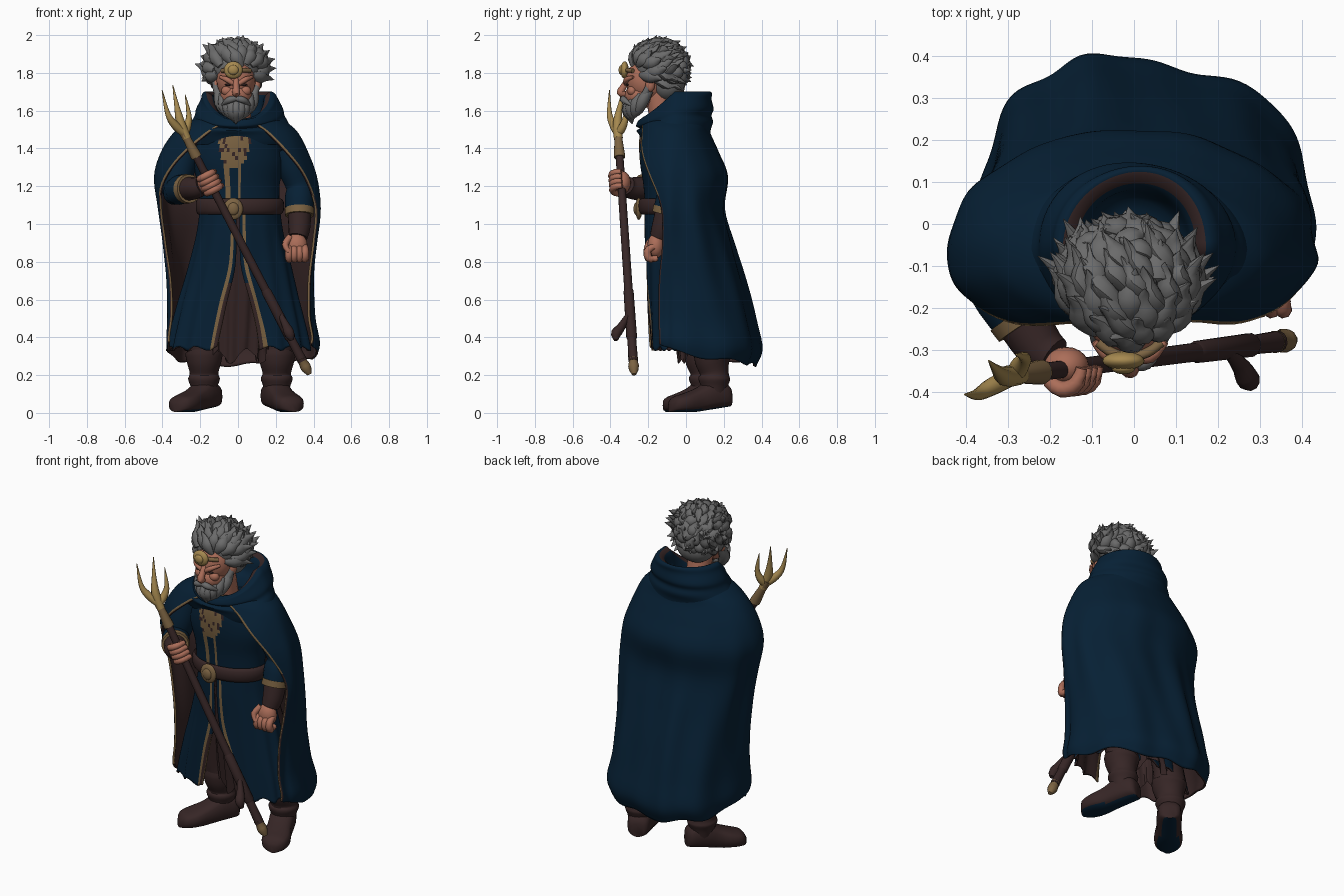
import bpy, bmesh, math, random
from mathutils import Vector as V, Matrix

if "Cube" in bpy.data.objects:
    bpy.data.objects.remove(bpy.data.objects["Cube"])
random.seed(4)

def mat(name, r, g, b):
    m = bpy.data.materials.new(name)
    m.diffuse_color = (r, g, b, 1)
    m.use_nodes = True
    m.node_tree.nodes["Principled BSDF"].inputs["Base Color"].default_value = m.diffuse_color
    return m

NAVY = mat("navy cloth", .002, .0145, .035)
BROWN = mat("dark leather", .037, .019, .019)
TAN = mat("tan trim", .20, .125, .055)
GOLD = mat("gold", .38, .25, .08)
SKIN = mat("skin", .41, .155, .10)
GREY = mat("grey hair", .145, .145, .145)

def finish(name, bm, mats, angle=50):
    me = bpy.data.meshes.new(name)
    bm.to_mesh(me)
    bm.free()
    ob = bpy.data.objects.new(name, me)
    bpy.context.collection.objects.link(ob)
    for m in mats:
        me.materials.append(m)
    bpy.ops.object.select_all(action='DESELECT')
    bpy.context.view_layer.objects.active = ob
    ob.select_set(True)
    bpy.ops.object.shade_smooth_by_angle(angle=math.radians(angle))
    return ob

def bridge(bm, rings, closed=True, caps=True, rule=None):
    vs = [[bm.verts.new(p) for p in r] for r in rings]
    n = len(vs[0])
    for i in range(len(vs) - 1):
        for j in range(n if closed else n - 1):
            k = (j + 1) % n
            f = bm.faces.new((vs[i][j], vs[i][k], vs[i+1][k], vs[i+1][j]))
            if rule:
                f.material_index = rule(i, j, f.calc_center_median())
    if caps:
        bm.faces.new(vs[0][::-1])
        bm.faces.new(vs[-1])
        bmesh.ops.recalc_face_normals(bm, faces=bm.faces)

def smooth_rows(rows, n):
    out, m = [], len(rows) - 1
    for k in range(n + 1):
        s = k / n * m
        i = min(int(s), m - 1)
        t = s - i
        a, b, c, d = (rows[max(0, min(m, i + o))] for o in (-1, 0, 1, 2))
        out.append([.5*(2*q + (r-p)*t + (2*p-5*q+4*r-w)*t*t + (3*q-p-3*r+w)*t**3)
                    for p, q, r, w in zip(a, b, c, d)])
    return out

# cloth ring rows: z, left, right, front, back, open angle left, open angle right
def cloth(name, rows, cy, ncol, nrow, mats, rule=None, fold=None, dz=None, closed=False):
    rings = []
    for i, (z, xl, xr, yf, yb, ol, orr) in enumerate(smooth_rows(rows, nrow)):
        ring = []
        for j in range(ncol):
            t = 2*j/ncol - 1 if closed else 2*j/(ncol - 1) - 1
            a = math.radians(t * (orr if t > 0 else ol))
            s = 1 + (fold(a, z) if fold else 0)
            x, y = math.sin(a)*s, math.cos(a)*s
            ring.append((x * (xr if x > 0 else -xl), cy + y * (yb - cy if y > 0 else cy - yf),
                         z + (dz(t, a, i / nrow) if dz else 0)))
        rings.append(ring)
    bm = bmesh.new()
    bridge(bm, rings, closed, False, rule)
    return finish(name, bm, mats)

def tube(bm, pts, radii, n=10, steps=0, flat=1):
    rows = [(*p, r) for p, r in zip(pts, radii)]
    rows = smooth_rows(rows, steps) if steps else rows
    P = [V(r[:3]) for r in rows]
    rings = []
    for i, p in enumerate(P):
        d = (P[min(i+1, len(P)-1)] - P[max(i-1, 0)]).normalized()
        u = d.cross(V((.13, .97, .2))).normalized()
        w = d.cross(u)
        rings.append([p + max(rows[i][3], .001) * (u*math.cos(q) + w*math.sin(q)*flat)
                      for q in (2*math.pi*k/n for k in range(n))])
    bridge(bm, rings)

def tubes(name, mats, *specs, **kw):
    bm = bmesh.new()
    for pts, radii in specs:
        tube(bm, pts, radii, **kw)
    return finish(name, bm, mats)

def balls(name, mats, *specs):
    bm = bmesh.new()
    for c, r in specs:
        bmesh.ops.create_uvsphere(bm, u_segments=20, v_segments=12, radius=1,
                                  matrix=Matrix.Translation(c) @ Matrix.Diagonal((*r, 1)))
    return finish(name, bm, mats)

# cloak, open at the front, with a leather lining and three broad folds
def cloak_fold(a, z):
    low = max(0, min(1, (1.3 - z)/.7))
    bump = lambda c, w: math.exp(-((a - c)/w)**2)
    return (low*(.06*bump(-.32, .2) + .10*bump(.95, .35) + .09*bump(-.85, .3) - .04*bump(.1, .2))
            + min(.035, max(0, 1.55 - z)*.05)*.5*(math.sin(9*a + 4*z) + .6*math.sin(14*a - 3*z + 1)))
cloak = cloth("cloak", [
    (1.56, -.22, .22, -.21, .10, 165, 165), (1.53, -.28, .27, -.24, .12, 162, 160),
    (1.48, -.345, .32, -.26, .13, 152, 150), (1.38, -.41, .37, -.30, .175, 137, 136),
    (1.25, -.445, .415, -.31, .225, 120, 121), (1.08, -.42, .435, -.27, .205, 102, 108),
    (.90, -.39, .42, -.25, .25, 98, 108), (.70, -.37, .40, -.26, .31, 100, 112),
    (.50, -.37, .40, -.27, .365, 102, 112), (.36, -.38, .42, -.28, .40, 100, 110),
    (.285, -.375, .41, -.28, .37, 100, 110)],
    -.07, 97, 50, [NAVY, BROWN, TAN, BROWN],
    rule=lambda i, j, c: (2 if c.z > 1.15 else 1) if j in (0, 95) else 0, fold=cloak_fold,
    dz=lambda t, a, u: u**6 * (.09*abs(t)**3 - .035*(1 - abs(t)) + .01*math.sin(9*a)))
sol = cloak.modifiers.new("lining", 'SOLIDIFY')
sol.thickness, sol.offset, sol.material_offset, sol.material_offset_rim = .012, -1, 1, 1

# lowered hood draped around the neck, dropping at the front
cloth("hood", [
    (1.42, -.28, .27, -.23, .13, 180, 180), (1.49, -.29, .28, -.25, .125, 180, 180),
    (1.54, -.255, .26, -.265, .14, 180, 180), (1.575, -.235, .24, -.245, .135, 180, 180),
    (1.61, -.225, .235, -.26, .15, 180, 180), (1.66, -.195, .215, -.25, .14, 180, 180),
    (1.69, -.185, .20, -.24, .14, 180, 180), (1.70, -.165, .175, -.215, .125, 180, 180),
    (1.67, -.125, .14, -.19, .09, 180, 180), (1.58, -.1, .11, -.15, .06, 180, 180),
    (1.55, -.01, .01, -.07, -.05, 180, 180)],
    -.06, 64, 40, [NAVY, BROWN], closed=True, rule=lambda i, j, c: int(27 < i < 31),
    fold=lambda a, z: .025*math.sin(3*a + 22*z),
    dz=lambda t, a, u: -min(1, u*1.6) * .145*max(0, -math.cos(a)))

# tunic with stripes and a mottled chest panel
def tunic_rule(i, j, c):
    k = min(abs(j - 1), 96 - abs(j - 1))
    if c.z > 1.29 and k < 2 + (c.z - 1.27)*26:
        return random.choice((1, 1, 2))
    return int(k in (3, 2) and j != 94)
cloth("tunic", [
    (1.56, -.10, .12, -.21, .03, 180, 180), (1.47, -.19, .20, -.245, .07, 180, 180),
    (1.34, -.24, .24, -.245, .08, 180, 180), (1.20, -.21, .22, -.225, .07, 180, 180),
    (1.06, -.20, .22, -.215, .06, 180, 180)], -.08, 96, 26, [NAVY, TAN, BROWN],
    rule=tunic_rule, closed=True)

# skirt, split at the front
skirt = cloth("skirt", [
    (1.10, -.20, .22, -.22, .06, 178, 178), (.95, -.22, .24, -.22, .08, 178, 178),
    (.78, -.26, .28, -.21, .11, 177, 177), (.60, -.31, .32, -.205, .14, 170, 169),
    (.46, -.345, .355, -.20, .16, 166, 164), (.34, -.37, .38, -.195, .18, 163, 162)],
    -.03, 91, 30, [NAVY, BROWN, TAN, BROWN],
    rule=lambda i, j, c: 2 if j in (1, 88) else 1 if j in (0, 89) and c.z < .7 else 0,
    fold=lambda a, z: (1.1 - z)*.045*math.sin(15*a + 2*z),
    dz=lambda t, a, u: u**8 * .012 * math.sin(17*a))
sol = skirt.modifiers.new("lining", 'SOLIDIFY')
sol.thickness, sol.offset, sol.material_offset, sol.material_offset_rim = .01, -1, 1, 1

# ragged inner cloth behind the split
cloth("inner_cloth", [
    (.95, -.15, .16, -.15, .05, 180, 180), (.65, -.15, .16, -.10, .12, 180, 180),
    (.30, -.13, .15, -.04, .22, 180, 180)], .03, 72, 16, [BROWN], closed=True,
    fold=lambda a, z: (1 - z)*.12*math.sin(13*a + 3*z), dz=lambda t, a, u: u**5*.04*math.sin(5*a))

# belt with buckle
cloth("belt", [(1.135, -.21, .225, -.235, .07, 180, 180), (1.12, -.222, .242, -.25, .08, 180, 180),
               (1.07, -.222, .242, -.25, .08, 180, 180), (1.05, -.21, .225, -.235, .07, 180, 180)],
      -.08, 48, 6, [BROWN], closed=True)
balls("buckle", [TAN], ((-.025, -.25, 1.08), (.052, .018, .058)), ((-.025, -.262, 1.08), (.03, .016, .034)))

# boots: foot and wrinkled shaft, navy soles
for side, fx, fy, turn in (("right", -.18, .09, -38), ("left", .205, .14, 22)):
    bm = bmesh.new()
    rings = []
    for y, hw, h in smooth_rows([(.10, .035, .08), (.08, .06, .12), (.0, .07, .16), (-.08, .07, .13),
                                 (-.16, .08, .10), (-.22, .064, .08), (-.245, .02, .045)], 18):
        ring = []
        for k in range(20):
            q = 2*math.pi*k/20
            s = math.sin(q)
            ring.append((hw*math.cos(q), y, h*(.5 + .5*math.copysign(abs(s)**.6, s)) + .03*max(0, y + .1)/.2))
        rings.append(ring)
    bridge(bm, rings)
    for f in bm.faces:
        f.material_index = int(f.normal.z < -.82)
    bmesh.ops.rotate(bm, verts=bm.verts, matrix=Matrix.Rotation(math.radians(turn), 3, 'Z'))
    bmesh.ops.translate(bm, verts=bm.verts, vec=(fx, fy, .004))
    finish(side + "_boot_foot", bm, [BROWN, NAVY])
    tubes(side + "_boot_shaft", [BROWN], (
        [(fx, fy + .01, .08), (fx, fy + .01, .14), (fx, fy + .01, .18), (fx, fy + .01, .21),
         (fx, fy, .27), (fx, fy, .31), (fx, fy, .33), (fx, fy - .02, .45), (fx*.6, fy*.4, .85)],
        [.06, .072, .085, .076, .092, .099, .09, .085, .09]), n=20, steps=32)

# arms: sleeve, trim and cuff share one chain
def arm(side, sh, el, wr, hand):
    sh, el, wr, hand = map(V, (sh, el, wr, hand))
    m = el.lerp(wr, .6)
    tubes(side + "_sleeve", [NAVY], ([sh, sh.lerp(el, .5), el, el.lerp(wr, .3), m], [.08, .08, .072, .078, .074]),
          n=18, steps=16)
    tubes(side + "_sleeve_trim", [TAN], ([m.lerp(el, .1), m.lerp(wr, .25)], [.079, .076]), n=18)
    tubes(side + "_cuff", [BROWN], ([m, wr, wr.lerp(hand, .45)], [.064, .058, .05]), n=16, steps=6)
arm("right", (-.28, -.07, 1.40), (-.335, -.12, 1.18), (-.225, -.29, 1.19), (-.15, -.35, 1.22))
arm("left", (.25, -.07, 1.40), (.325, -.06, 1.20), (.325, -.125, .98), (.31, -.165, .87))

# staff geometry
BOT, TOP = V((.375, -.275, .21)), V((-.285, -.36, 1.48))
at = lambda t: BOT.lerp(TOP, t)
AX = (TOP - BOT).normalized()
tubes("staff", [BROWN], ([at(.05), at(.12), at(.3), at(.92)], [.026, .024, .023, .021]), n=12)
tubes("staff_grip", [BROWN], ([at(.14), at(.15), at(.34), at(.35)], [.022, .029, .027, .022]), n=12)
tubes("staff_hook", [BROWN], ([(.22, -.30, .53), (.255, -.34, .46), (.272, -.37, .42), (.285, -.37, .385)],
                              [.012, .022, .028, .012]), n=10, steps=8)
tubes("staff_tip", [TAN], ([at(-.005), at(.015), at(.03), at(.055), at(.06)], [.012, .026, .029, .022, .027]), n=12)
tubes("fork_socket", [TAN], ([at(.9), at(.91), at(.97), at(1.02)], [.029, .03, .022, .026]), n=12)
tubes("fork", [GOLD],
      ([at(.98), (-.305, -.362, 1.54), (-.325, -.348, 1.63), (-.345, -.325, 1.735)], [.024, .024, .013, .002]),
      ([at(1), (-.335, -.385, 1.525), (-.372, -.405, 1.585), (-.402, -.405, 1.71)], [.022, .022, .014, .002]),
      ([at(1), (-.27, -.335, 1.515), (-.26, -.318, 1.575), (-.28, -.31, 1.685)], [.022, .022, .014, .002]),
      n=10, steps=14)

# hands: gripping fist and hanging fist
grip, out = V((-.146, -.343, 1.22)), AX.cross(V((0, 1, 0))).normalized()
balls("right_palm", [SKIN], (grip + V((-.015, .005, 0)), (.054, .046, .06)))
tubes("right_fingers", [SKIN], *[
    ([grip + AX*o + out*(.046*math.cos(q)) + V((0, -.048*math.sin(q), 0)) for q in (-.4, .5, 1.4, 2.3, 3.2)],
     [.015, .019, .020, .019, .014]) for o in (-.042, -.014, .014, .042)], n=8, steps=10)
balls("left_palm", [SKIN], ((.312, -.16, .885), (.056, .045, .066)))
tubes("left_fingers", [SKIN], *[
    ([(.27 + .028*k, -.17, .88), (.268 + .029*k, -.203, .86), (.27 + .028*k, -.195, .815), (.272 + .027*k, -.15, .82)],
     [.017, .02, .021, .015]) for k in range(4)],
    ([(.275, -.17, .93), (.25, -.2, .89), (.27, -.215, .85)], [.019, .018, .012]), n=8, steps=8)

# head
balls("face", [SKIN], ((-.01, -.20, 1.76), (.105, .12, .12)), ((-.01, -.24, 1.68), (.085, .085, .07)),
      ((-.055, -.285, 1.705), (.034, .026, .028)), ((.035, -.285, 1.705), (.034, .026, .028)),
      ((-.115, -.19, 1.735), (.018, .025, .036)), ((.10, -.19, 1.735), (.02, .025, .036)))
tubes("neck", [SKIN], ([(0, -.1, 1.45), (0, -.15, 1.7)], [.07, .07]), n=16)
tubes("nose", [SKIN], ([(-.01, -.305, 1.765), (-.01, -.335, 1.72), (-.01, -.345, 1.695), (-.01, -.31, 1.682)],
                       [.016, .018, .022, .012]), n=10, steps=8)
tubes("brows", [SKIN], *[([(-.01 + s*.015, -.318, 1.742), (-.01 + s*.05, -.315, 1.765), (-.01 + s*.085, -.28, 1.778)],
                          [.012, .015, .008]) for s in (-1, 1)], n=8, steps=6)
balls("eyes", [BROWN], *[((-.01 + s*.043, -.311, 1.737), (.018, .008, .006)) for s in (-1, 1)])
balls("circlet_gem", [GOLD], ((-.025, -.325, 1.815), (.05, .022, .046)), ((-.025, -.343, 1.815), (.028, .014, .026)))
tubes("circlet_band", [TAN], ([(-.01 + .11*math.sin(a), -.19 - .125*math.cos(a), 1.80 + .015*math.cos(a))
                               for a in (-.75, -.4, 0, .4, .75)], [.012]*5), n=8, steps=16)

# beard and moustache locks
bm = bmesh.new()
for k in range(-4, 5):
    x = k*.02
    e = abs(k)/4
    tube(bm, [(-.01 + x*1.15, -.285 + .09*e*e, 1.65 + .06*e*e), (-.01 + x*1.1, -.31 + .08*e*e, 1.61 + .04*e*e),
              (-.01 + x*.75, -.295 + .04*e*e, 1.57 + .03*e*e), (-.012 + x*.4, -.285, 1.53 + .035*e)],
         [.024, .032, .026, .003], n=8, steps=8)
for s in (-1, 1):
    tube(bm, [(-.01, -.332, 1.665), (-.01 + s*.04, -.328, 1.655), (-.01 + s*.08, -.285, 1.625)], [.014, .018, .003], steps=8)
    tube(bm, [(-.01 + s*.11, -.17, 1.80), (-.01 + s*.105, -.20, 1.72), (-.01 + s*.08, -.25, 1.63)], [.02, .02, .018], steps=6)
finish("beard", bm, [GREY])

# swept-back hair: cap, nape and long bent tapering locks
C, R = V((-.012, -.145, 1.83)), V((.140, .135, .118))
balls("hair_cap", [GREY], (C, R), ((0, -.095, 1.735), (.115, .09, .09)))
bm = bmesh.new()
for k in range(105):
    z = 1 - 1.8*(k + .5)/105
    a = k*2.39996
    d = V((math.cos(a)*math.sqrt(1 - z*z), math.sin(a)*math.sqrt(1 - z*z), z))
    if d.y < -.35 and d.z < .3 or d.y < 0 and d.z < -.4:
        continue
    sweep = V((-.25 + .5*d.x, .7, .35 if d.z > -.3 else -.3))
    sweep = (sweep - d*sweep.dot(d)) + V((random.uniform(-.4, .4), random.uniform(-.1, .2), random.uniform(-.2, .3)))
    sweep = (sweep - d*sweep.dot(d)).normalized()
    p = C + V((d.x*R.x, d.y*R.y, d.z*R.z))
    L = random.uniform(.09, .13) * (.8 if d.y > .5 else 1)
    lift = random.uniform(.03, .055) * (1.25 if abs(d.x) > .7 else .75)
    tube(bm, [p - sweep*L*.45 - d*.012, p + d*.012, p + sweep*L*.4 + d*lift*.4, p + sweep*L*.75 + d*lift],
         [.018, .036, .023, .001], n=8, steps=7, flat=.75)
finish("hair_locks", bm, [GREY])
